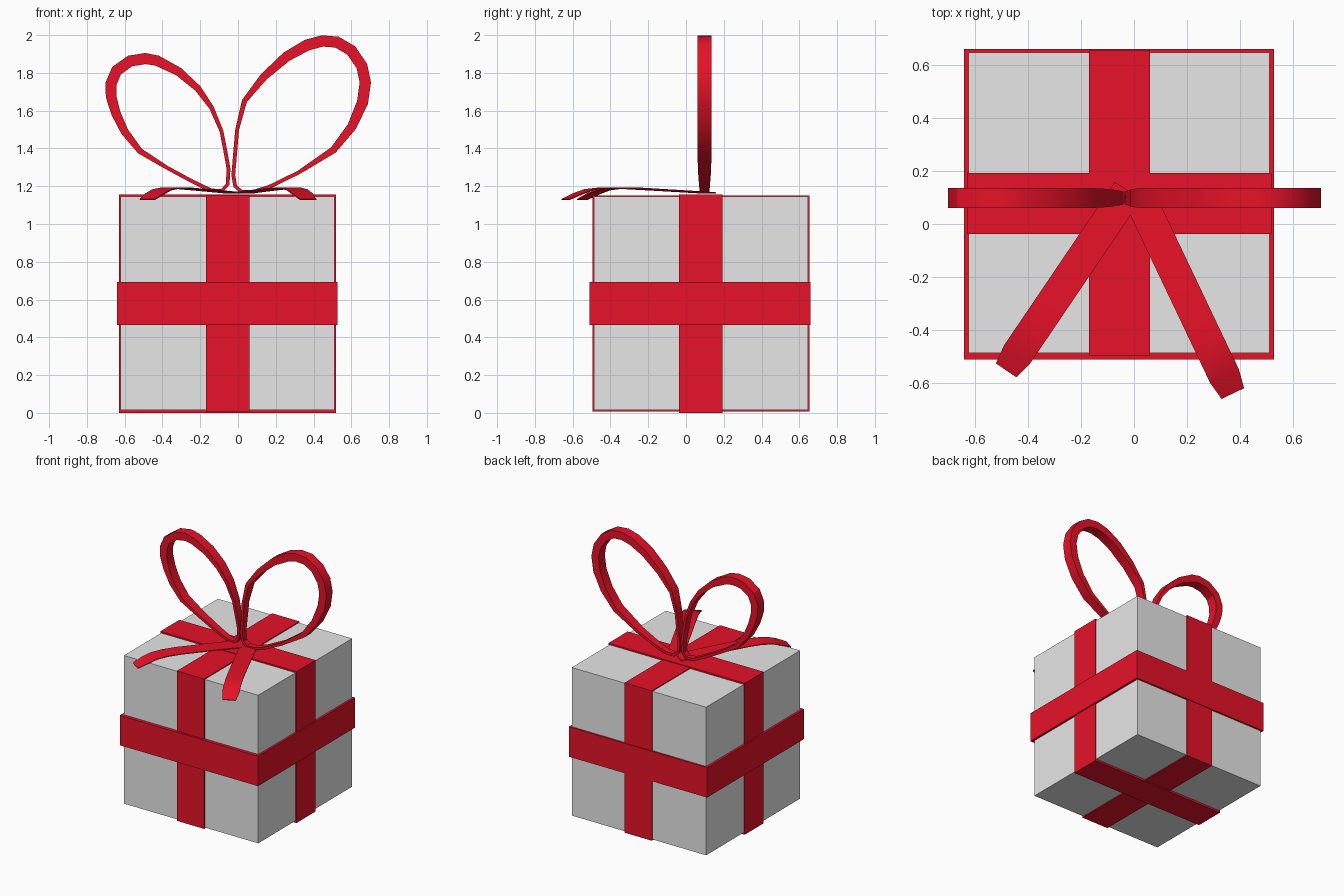
import bpy
import bmesh
from mathutils import Vector

cube = bpy.data.objects.get("Cube")
if cube:
    bpy.data.objects.remove(cube, do_unlink=True)


def material(name, rgb):
    mat = bpy.data.materials.new(name)
    mat.use_nodes = True
    mat.diffuse_color = (*rgb, 1)
    mat.node_tree.nodes["Principled BSDF"].inputs["Base Color"].default_value = (*rgb, 1)
    return mat


paper = material("pale grey paper", (0.8, 0.8, 0.8))
red = material("red ribbon", (0.8, 0.006, 0.021))


def add_object(name, bm, mat):
    bmesh.ops.recalc_face_normals(bm, faces=bm.faces)
    mesh = bpy.data.meshes.new(name)
    bm.to_mesh(mesh)
    bm.free()
    mesh.materials.append(mat)
    obj = bpy.data.objects.new(name, mesh)
    bpy.context.collection.objects.link(obj)
    return obj


def box(name, low, high, mat):
    low, high = Vector(low), Vector(high)
    bm = bmesh.new()
    bmesh.ops.create_cube(bm, size=1)
    bmesh.ops.scale(bm, vec=high - low, verts=bm.verts)
    bmesh.ops.translate(bm, vec=(low + high) / 2, verts=bm.verts)
    return add_object(name, bm, mat)


def ribbon(name, path, across, size, closed):
    """Sweep a flat rectangle along a path; size(point) gives half width, half thickness."""
    path = [Vector(p) for p in path]
    across = Vector(across).normalized()
    count = len(path)
    bm = bmesh.new()
    rings = []
    for i, p in enumerate(path):
        before = path[i - 1] if closed or i else p
        after = path[(i + 1) % count] if closed or i < count - 1 else p
        out = (after - before).cross(across).normalized()
        w, t = size(p)
        rings.append([bm.verts.new(p + across * w * a + out * t * b)
                      for a, b in ((-1, -1), (1, -1), (1, 1), (-1, 1))])
    for i in range(count if closed else count - 1):
        r, s = rings[i], rings[(i + 1) % count]
        for k in range(4):
            n = (k + 1) % 4
            bm.faces.new((r[k], r[n], s[n], s[k]))
    if not closed:
        bm.faces.new(rings[0])
        bm.faces.new(rings[-1])
    obj = add_object(name, bm, red)
    bpy.ops.object.select_all(action='DESELECT')
    obj.select_set(True)
    bpy.context.view_layer.objects.active = obj
    bpy.ops.object.shade_smooth_by_angle()
    return obj


# Box and the three bands wrapped around it
box("gift_box", (-0.623, -0.486, 0.015), (0.511, 0.647, 1.145), paper)
box("front_back_band", (-0.17, -0.495, 0.008), (0.06, 0.655, 1.152), red)
box("side_band", (-0.63, -0.037, 0), (0.519, 0.193, 1.156), red)
box("middle_band", (-0.64, -0.511, 0.465), (0.527, 0.66, 0.693), red)

# Bow loops, thin at the knot and fuller at the far end
knot = Vector((-0.04, 0.098, 1.17))


def loop_size(p):
    d = (p - knot).length
    return 0.02 + 0.018 * min(1, d / 0.5), 0.01 + 0.02 * min(1, max(0, (d - 0.4) / 0.45))


right_loop = [(-.05, 1.29), (-.063, 1.365), (-.087, 1.49), (-.14, 1.616), (-.212, 1.717),
              (-.315, 1.807), (-.429, 1.865), (-.49, 1.876), (-.571, 1.863), (-.643, 1.812),
              (-.672, 1.743), (-.672, 1.675), (-.646, 1.585), (-.6, 1.489), (-.519, 1.386),
              (-.378, 1.299), (-.241, 1.225), (-.143, 1.178), (-.085, 1.175), (-.055, 1.21)]
left_loop = [(-.025, 1.26), (-.018, 1.34), (-.005, 1.497), (.034, 1.651), (.135, 1.778),
             (.257, 1.886), (.365, 1.947), (.447, 1.969), (.524, 1.963), (.6, 1.918),
             (.656, 1.836), (.674, 1.749), (.659, 1.643), (.603, 1.516), (.505, 1.392),
             (.32, 1.272), (.164, 1.196), (.08, 1.17), (.02, 1.17), (-.015, 1.2)]
for name, outline in (("right_bow_loop", right_loop), ("left_bow_loop", left_loop)):
    ribbon(name, [(x, knot.y, z) for x, z in outline], (0, 1, 0), loop_size, True)

# Ribbon tails: lie along the lid, then droop over the front edge
tail_profile = [(0, 1.165), (0.3, 1.178), (0.6, 1.19), (0.73, 1.19),
                (0.83, 1.181), (0.91, 1.16), (1, 1.129)]
for name, start, end in (("right_tail", (-0.023, 0.125), (-0.481, -0.551)),
                         ("left_tail", (0.023, 0.095), (0.372, -0.638))):
    a, b = Vector(start), Vector(end)
    run = b - a
    path = [(*(a + run * t), z) for t, z in tail_profile]
    ribbon(name, path, (-run.y, run.x, 0),
           lambda p: (0.047 if p.z < 1.14 else 0.06, 0.003), False)
